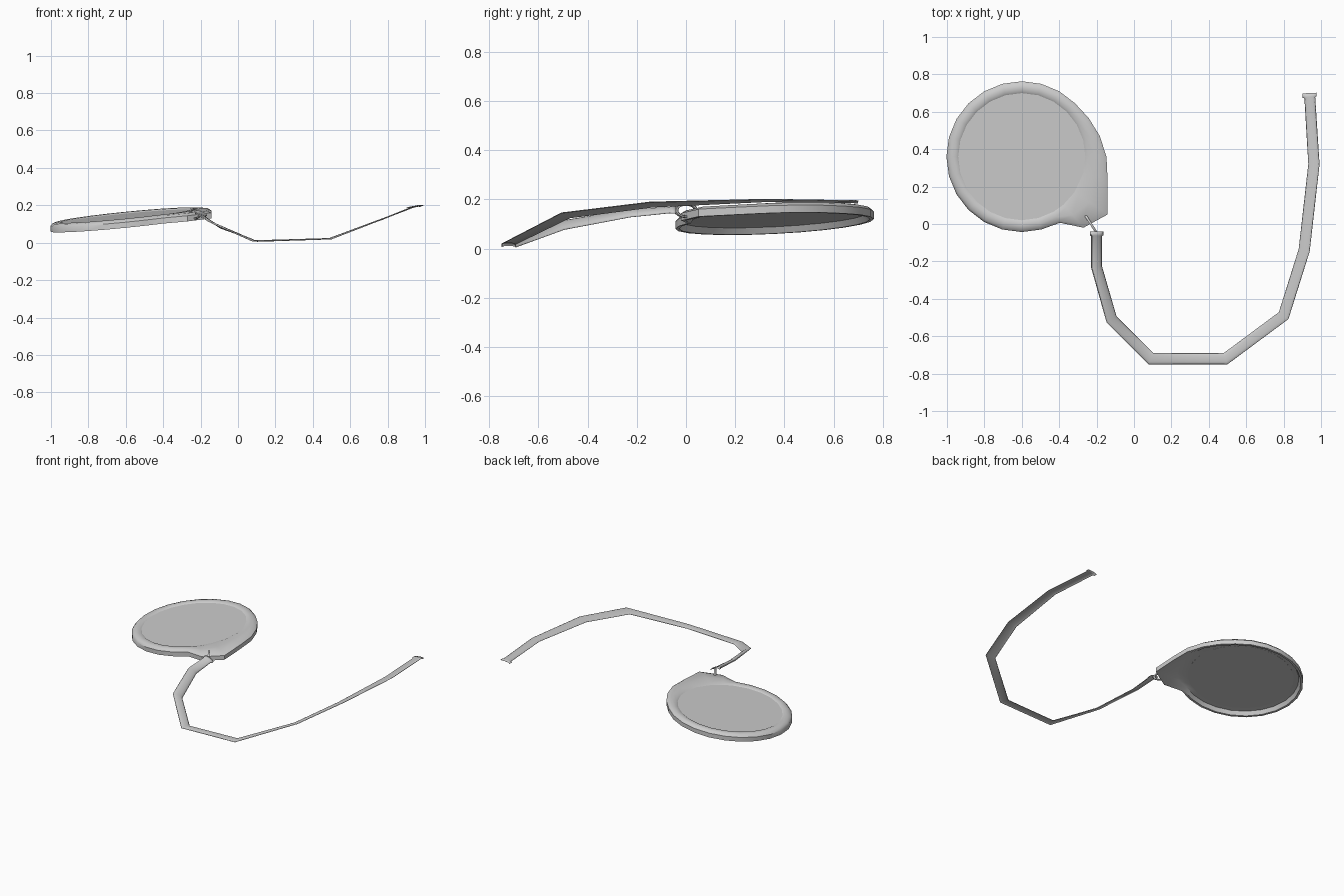
import bpy, bmesh, math
from mathutils import Vector

cube = bpy.data.objects.get("Cube")
if cube:
    bpy.data.objects.remove(cube)


def material(name, value):
    m = bpy.data.materials.new(name)
    m.use_nodes = True
    color = (value, value, value, 1)
    m.diffuse_color = color
    m.node_tree.nodes["Principled BSDF"].inputs["Base Color"].default_value = color
    return m


GREY = material("light grey", 0.6)


def finish(obj, angle=40):
    obj.data.materials.append(GREY)
    bpy.ops.object.select_all(action="DESELECT")
    obj.select_set(True)
    bpy.context.view_layer.objects.active = obj
    bpy.ops.object.shade_smooth_by_angle(angle=math.radians(angle))


def loft(name, rows, closed=False, caps=False):
    """Skin a list of equally long point rows."""
    bm = bmesh.new()
    vs = [[bm.verts.new(p) for p in row] for row in rows]
    n = len(rows[0])
    for a, b in zip(vs, vs[1:]):
        for i in range(n if closed else n - 1):
            j = (i + 1) % n
            bm.faces.new((a[i], a[j], b[j], b[i]))
    if caps:
        bm.faces.new(vs[0])
        bm.faces.new(list(reversed(vs[-1])))
    bmesh.ops.recalc_face_normals(bm, faces=bm.faces)
    mesh = bpy.data.meshes.new(name)
    bm.to_mesh(mesh)
    bm.free()
    obj = bpy.data.objects.new(name, mesh)
    bpy.context.collection.objects.link(obj)
    finish(obj)
    return obj


# Tilted round body
CX, CY = -0.6, 0.36


def tilted(x, y, z):
    return Vector((x, y, z + 0.1 * (x - CX) + 0.05 * (y - CY)))


# Outward bulge of the corner tab: step -> (angle, extra radius)
TAB = {-4: (-60, 0.005), -3: (-49, 0.1), -2: (-34, 0.15), -1: (-15, 0.072),
       0: (0, 0.05), 1: (15, 0.028), 2: (30, 0.01)}


def ring(radius, z, bulge):
    row = []
    for i in range(-12, 12):
        deg, extra = TAB.get(i, (i * 15, 0))
        a = math.radians(deg)
        r = radius + extra * bulge
        row.append(tilted(CX + r * math.cos(a), CY + r * math.sin(a), z))
    return row


# Rim shell, open underneath
loft("rim", [ring(*p) for p in [
    (0.335, 0.128, 0), (0.375, 0.126, 0.3), (0.388, 0.1, 0.95), (0.403, 0.1, 1),
    (0.403, 0.13, 1), (0.392, 0.142, 0.85), (0.37, 0.147, 0.45),
    (0.35, 0.145, 0.1), (0.34, 0.139, 0)]], closed=True)

# Flat disc held by the rim
loft("disc", [ring(0.342, 0.127, 0), ring(0.342, 0.139, 0)], closed=True, caps=True)

# Strap stations: x, y, z, bank, half width, arch
STRAP = [(-0.2, -0.04, 0.162, -0.3, 0.036, 0.016), (-0.2, -0.06, 0.162, -0.3, 0.036, 0.016),
         (-0.2, -0.065, 0.16, -0.3, 0.029, 0.014), (-0.2, -0.23, 0.148, -0.45, 0.029, 0.014),
         (-0.12, -0.51, 0.098, -0.55, 0.03, 0.012), (0.09, -0.72, 0.01, -0.05, 0.03, 0.006),
         (0.49, -0.72, 0.022, 0.05, 0.03, 0.006), (0.8, -0.49, 0.138, 0.4, 0.03, 0.006),
         (0.91, -0.14, 0.182, 0.35, 0.03, 0.006), (0.962, 0.32, 0.198, 0.15, 0.03, 0.006),
         (0.94, 0.675, 0.193, 0.1, 0.029, 0.006), (0.939, 0.68, 0.193, 0.1, 0.038, 0.006),
         (0.938, 0.7, 0.192, 0.1, 0.038, 0.006)]
rows = []
for i, (x, y, z, bank, half, arch) in enumerate(STRAP):
    here = Vector((x, y))
    prev = Vector(STRAP[i - 1][:2]) if i else None
    nxt = Vector(STRAP[i + 1][:2]) if i + 1 < len(STRAP) else None
    d1 = (here - prev).normalized() if prev else (nxt - here).normalized()
    d2 = (nxt - here).normalized() if nxt else d1
    t = (d1 + d2).normalized()
    side = Vector((-t.y, t.x)) * half / t.dot(d1)
    row = []
    for k in range(7):
        a = math.pi * k / 6
        off = side * math.cos(a)
        row.append((x + off.x, y + off.y,
                    z + bank * off.x + arch * (math.sin(a) - 0.5)))
    rows.append(row)
strap = loft("strap", rows)
mod = strap.modifiers.new("thickness", "SOLIDIFY")
mod.thickness = 0.002

# Small link joining strap and tab
bpy.ops.mesh.primitive_torus_add(
    major_radius=0.032, minor_radius=0.007, major_segments=16, minor_segments=6,
    location=(-0.23, 0.0, 0.155), rotation=(math.pi / 2, 0, math.radians(-57)))
link = bpy.context.object
link.name = "link"
link.scale = (1.5, 0.8, 1)
finish(link, 60)
